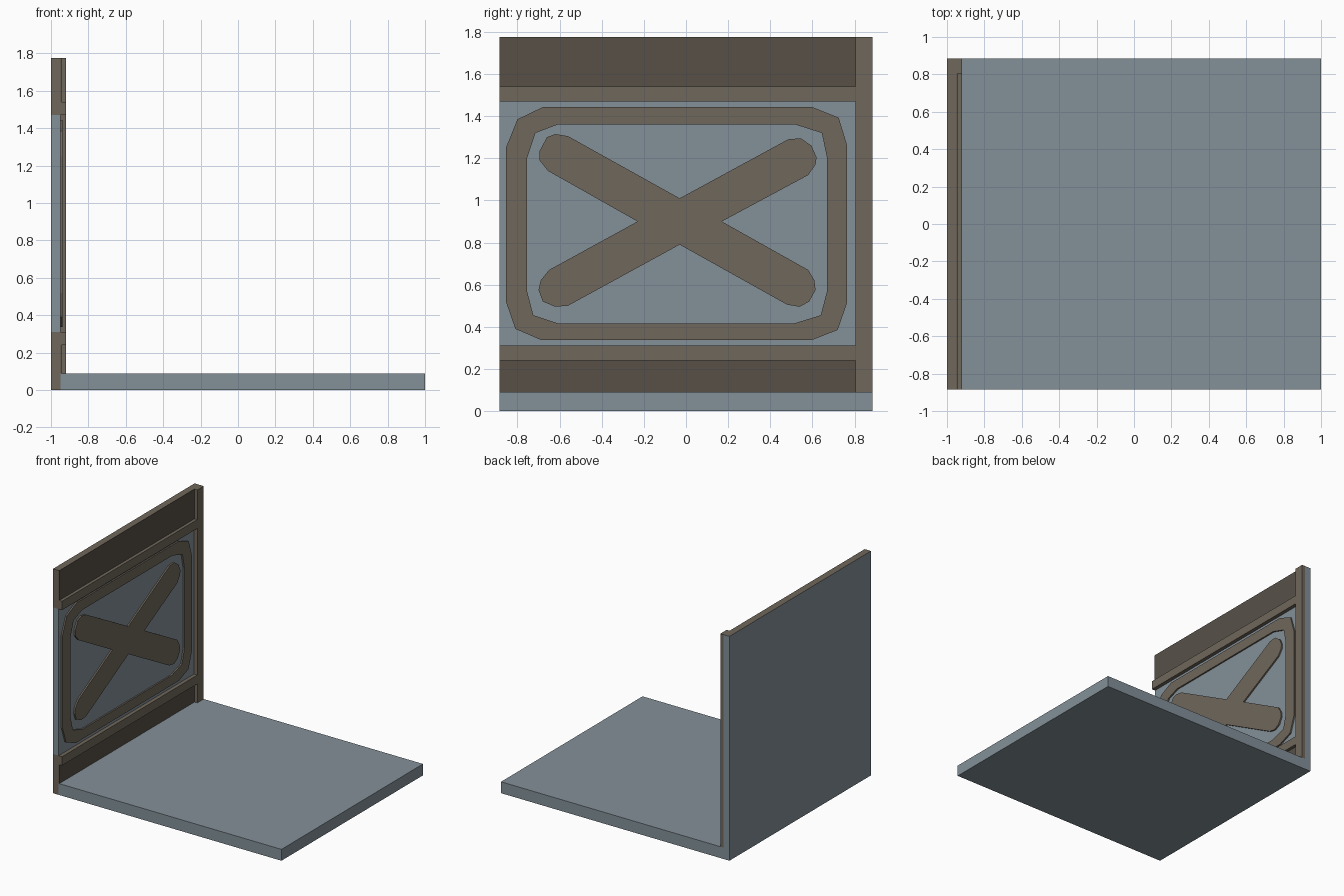
import bpy, bmesh

if "Cube" in bpy.data.objects:
    bpy.data.objects.remove(bpy.data.objects["Cube"])


def material(name, rgb):
    m = bpy.data.materials.new(name)
    m.diffuse_color = (*rgb, 1)
    m.use_nodes = True
    m.node_tree.nodes["Principled BSDF"].inputs["Base Color"].default_value = m.diffuse_color
    return m


STEEL = material("blue_grey", (0.228, 0.28, 0.315))
TRIM = material("brown_trim", (0.16, 0.135, 0.104))
DARK = material("dark_trim", (0.095, 0.081, 0.064))
BACK, FACE, FRONT = -1.0, -0.95, -0.92    # wall back, wall face, raised trim face
PANEL, RELIEF = -0.945, -0.938            # inset panel face, frame and cross face
Y, TOP, FLOOR = 0.885, 1.775, 0.09
POST = 0.805


def finish(name, bm, *mats):
    bmesh.ops.recalc_face_normals(bm, faces=bm.faces)
    mesh = bpy.data.meshes.new(name)
    bm.to_mesh(mesh)
    bm.free()
    for m in mats:
        mesh.materials.append(m)
    obj = bpy.data.objects.new(name, mesh)
    bpy.context.collection.objects.link(obj)


def box_mesh(x, y, z):
    bm = bmesh.new()
    bmesh.ops.create_cube(bm, size=1)
    for v in bm.verts:
        v.co = [(a + b) / 2 + c * (b - a) for c, (a, b) in zip(v.co, (x, y, z))]
    return bm


def box(name, x, y, z, mat):
    finish(name, box_mesh(x, y, z), mat)


def raise_profile(bm, faces):
    geom = bmesh.ops.extrude_face_region(bm, geom=faces)["geom"]
    for v in geom:
        if isinstance(v, bmesh.types.BMVert):
            v.co.x = RELIEF


# Floor slab
box("floor", (FACE, 1), (-Y, Y), (0, FLOOR), STEEL)

# Wall slab, split by height so its top and open-end bands take the trim colour
bm = box_mesh((BACK, FACE), (-Y, Y), (0, TOP))
for z in (0.31, 1.47):
    bmesh.ops.bisect_plane(bm, geom=bm.verts[:] + bm.edges[:] + bm.faces[:],
                           plane_co=(0, 0, z), plane_no=(0, 0, 1))
bm.normal_update()
for f in bm.faces:
    c = f.calc_center_median()
    end_band = f.normal.y < -0.9 and not 0.31 < c.z < 1.47
    f.material_index = int(end_band or f.normal.z > 0.9)
finish("wall", bm, STEEL, TRIM)

# Corner post, rails and dark inset panels
box("corner_post", (FACE, FRONT), (POST, Y), (FLOOR, TOP), TRIM)
for name, z0, z1 in (("lower_rail", 0.24, 0.31), ("upper_rail", 1.47, 1.54)):
    box(name, (FACE, FRONT), (-Y, POST), (z0, z1), TRIM)
for name, z0, z1 in (("lower_panel", FLOOR, 0.24), ("upper_panel", 1.54, TOP)):
    box(name, (FACE, PANEL), (-Y, POST), (z0, z1), DARK)

# Raised frame with clipped corners
outer = [(-.68, 1.443), (.60, 1.443), (.725, 1.393), (.765, 1.26),
         (.765, .515), (.72, .385), (.60, .338), (-.69, .338),
         (-.81, .39), (-.855, .52), (-.855, 1.25), (-.80, 1.385)]
inner = [(-.61, 1.36), (.52, 1.36), (.645, 1.32), (.67, 1.20),
         (.67, .57), (.64, .455), (.51, .415), (-.605, .415),
         (-.725, .455), (-.755, .57), (-.755, 1.20), (-.715, 1.32)]
bm = bmesh.new()
a, b = [[bm.verts.new((FACE, *p)) for p in loop] for loop in (outer, inner)]
n = len(a)
raise_profile(bm, [bm.faces.new((a[i], a[(i + 1) % n], b[(i + 1) % n], b[i]))
                   for i in range(n)])
finish("raised_frame", bm, TRIM)

# Raised cross with blunt rounded ends: one outline
cross = [(-.03, 1.01), (.485, 1.29), (.545, 1.295), (.595, 1.26), (.62, 1.205),
         (.615, 1.17), (.58, 1.12), (.17, .90), (.58, .67), (.61, .62),
         (.615, .575), (.585, .52), (.54, .495), (.48, .505), (-.03, .79),
         (-.56, .50), (-.62, .495), (-.68, .52), (-.70, .575), (-.69, .62),
         (-.65, .67), (-.23, .90), (-.655, 1.14), (-.695, 1.19), (-.695, 1.235),
         (-.66, 1.30), (-.62, 1.315), (-.56, 1.305)]
bm = bmesh.new()
raise_profile(bm, [bm.faces.new([bm.verts.new((FACE, *p)) for p in cross])])
finish("raised_cross", bm, TRIM)
